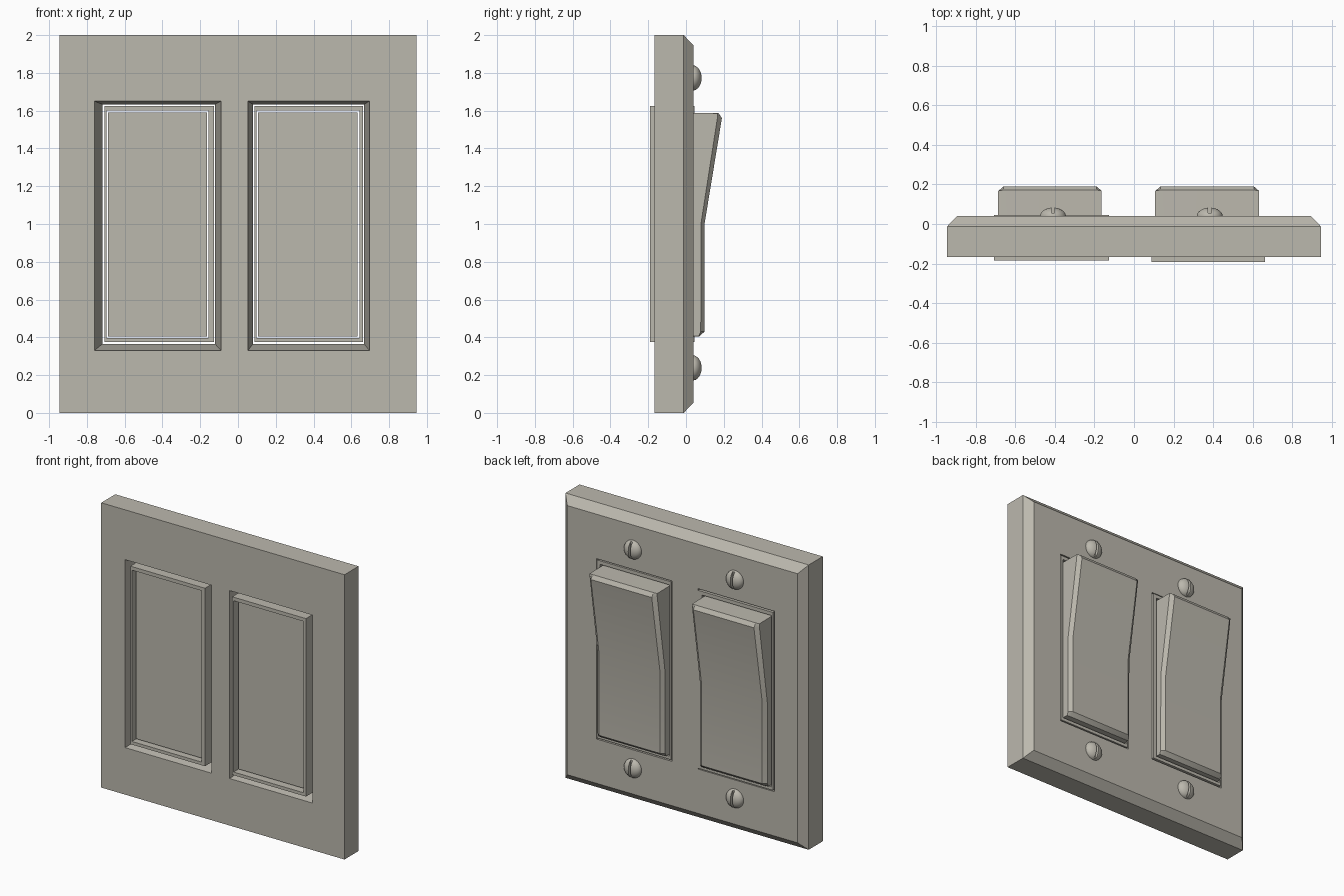
import bpy, bmesh, math
from mathutils import Matrix

if "Cube" in bpy.data.objects:
    bpy.data.objects.remove(bpy.data.objects["Cube"])

mat = bpy.data.materials.new("warm_grey")
mat.diffuse_color = (0.50, 0.48, 0.42, 1)
mat.use_nodes = True
mat.node_tree.nodes["Principled BSDF"].inputs["Base Color"].default_value = mat.diffuse_color


def loft(name, rings):
    """Closed solid through equal-length rings of points."""
    bm = bmesh.new()
    vs = [[bm.verts.new(p) for p in r] for r in rings]
    n = len(vs[0])
    for a, b in zip(vs, vs[1:]):
        for i in range(n):
            bm.faces.new((a[i], a[(i + 1) % n], b[(i + 1) % n], b[i]))
    bm.faces.new(vs[0])
    bm.faces.new(vs[-1])
    bmesh.ops.recalc_face_normals(bm, faces=bm.faces)
    return finish(bm, name)


def finish(bm, name):
    me = bpy.data.meshes.new(name)
    bm.to_mesh(me)
    bm.free()
    me.materials.append(mat)
    ob = bpy.data.objects.new(name, me)
    bpy.context.collection.objects.link(ob)
    return ob


def rect(x0, x1, z0, z1, y):
    return [(x0, y, z0), (x1, y, z0), (x1, y, z1), (x0, y, z1)]


def box(name, x0, x1, y0, y1, z0, z1):
    return loft(name, [rect(x0, x1, z0, z1, y0), rect(x0, x1, z0, z1, y1)])


def activate(ob):
    bpy.ops.object.select_all(action='DESELECT')
    ob.select_set(True)
    bpy.context.view_layer.objects.active = ob


def cut(ob, cutter):
    m = ob.modifiers.new("cut", 'BOOLEAN')
    m.operation, m.solver, m.object = 'DIFFERENCE', 'EXACT', cutter
    activate(ob)
    bpy.ops.object.modifier_apply(modifier=m.name)
    bpy.data.objects.remove(cutter)


# wall plate with chamfered face edges
plate = loft("wall_plate", [
    rect(-0.945, 0.945, 0, 2, -0.168),
    rect(-0.945, 0.945, 0, 2, -0.012),
    rect(-0.895, 0.895, 0.055, 1.945, 0.04)])

# per switch: wide hole x, narrow hole x, frame x, frame inner x, rocker x, y shift
switches = {
    "left": ((-0.76, -0.09), (-0.717, -0.122), (-0.707, -0.127),
             (-0.695, -0.155), (-0.687, -0.164), 0.0),
    "right": ((0.053, 0.696), (0.080, 0.667), (0.088, 0.662),
              (0.099, 0.642), (0.107, 0.632), -0.006)}

for side, (wide, narrow, outer, inner, rock, dy) in switches.items():
    # tapered opening
    cut(plate, loft("hole_cutter", [
        rect(*wide, 0.33, 1.65, -0.3), rect(*wide, 0.33, 1.65, -0.168),
        rect(*narrow, 0.366, 1.633, 0.04), rect(*narrow, 0.366, 1.633, 0.1)]))

    # thin surround frame
    frame = box(side + "_switch_frame", *outer, -0.185 + dy, 0.046 + dy, 0.375, 1.625)
    cut(frame, box("frame_cutter", *inner, -0.4, 0.4, 0.397, 1.6))

    # bent rocker, side edges chamfered: (y, z) profiles
    crown = [(-0.15, 0.405), (0.07, 0.405), (0.098, 0.43), (0.098, 1.0),
             (0.19, 1.56), (0.172, 1.588), (-0.15, 1.59)]
    edge = [(-0.15, 0.405), (0.068, 0.406), (0.078, 0.43), (0.079, 1.0),
            (0.166, 1.56), (0.168, 1.586), (-0.15, 1.59)]
    x0, x1 = rock
    rocker = loft(side + "_rocker", [
        [(x, y, z) for y, z in prof]
        for x, prof in ((x0, edge), (x0 + 0.026, crown), (x1 - 0.026, crown), (x1, edge))])
    activate(rocker)
    bpy.ops.object.shade_smooth_by_angle(angle=math.radians(25))

# slotted dome screws
for sx, xn in ((-0.41, "left"), (0.383, "right")):
    for sz, zn in ((1.773, "upper"), (0.238, "lower")):
        bm = bmesh.new()
        bmesh.ops.create_uvsphere(
            bm, u_segments=32, v_segments=16, radius=1,
            matrix=Matrix.Translation((sx, 0.038, sz)) @ Matrix.Diagonal((0.066, 0.045, 0.066, 1))
            @ Matrix.Rotation(math.pi / 2, 4, 'X'))
        screw = finish(bm, f"{zn}_{xn}_screw")
        cut(screw, box("slot_cutter", sx - 0.008, sx + 0.008, 0.055, 0.2, sz - 0.1, sz + 0.1))
        activate(screw)
        bpy.ops.object.shade_smooth_by_angle(angle=math.radians(35))
